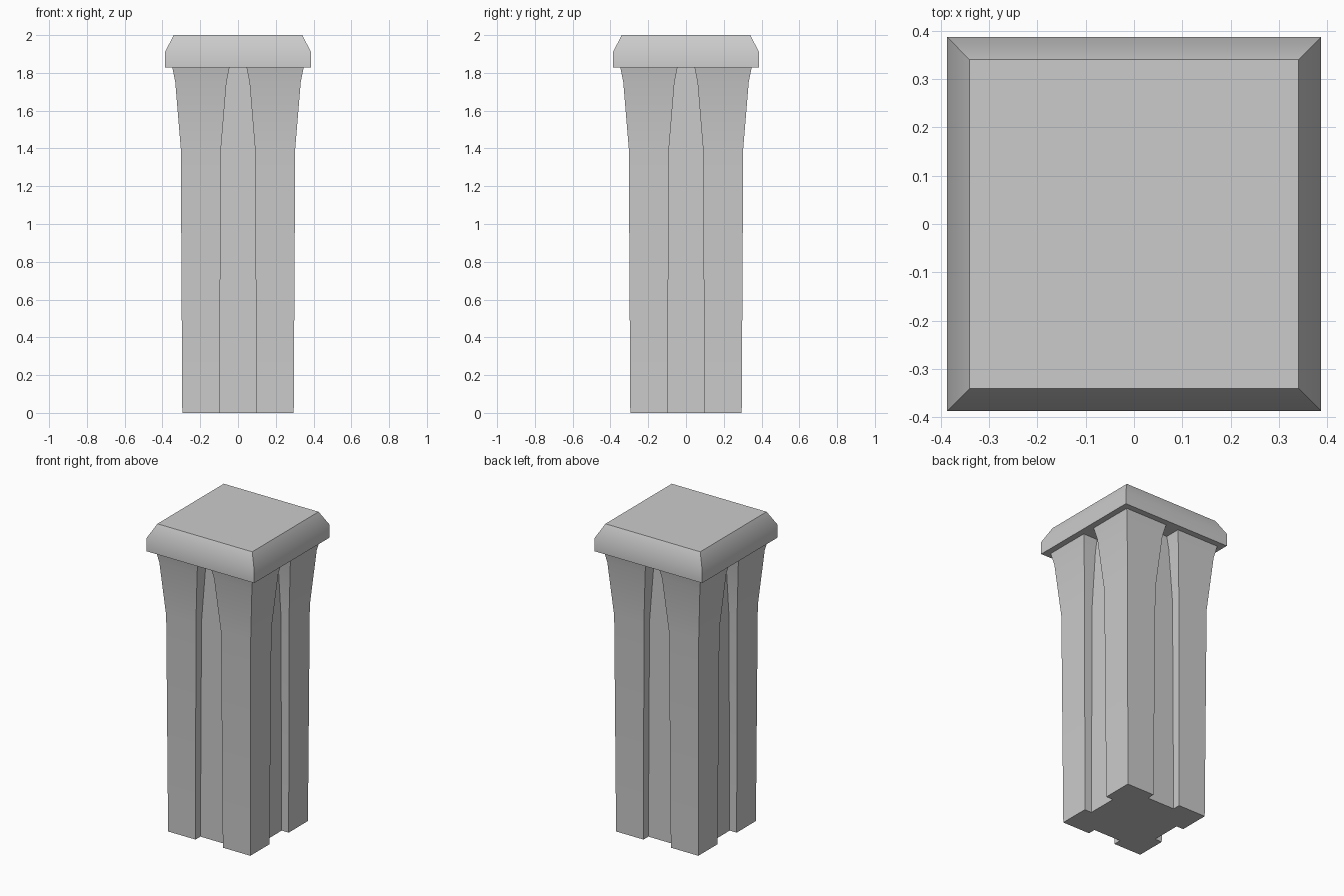
import bpy
import bmesh
from math import radians

if "Cube" in bpy.data.objects:
    bpy.data.objects.remove(bpy.data.objects["Cube"], do_unlink=True)

STONE = (0.6, 0.6, 0.6, 1.0)
stone = bpy.data.materials.new("grey stone")
stone.use_nodes = True
stone.diffuse_color = STONE
stone.node_tree.nodes["Principled BSDF"].inputs["Base Color"].default_value = STONE


def square_ring(side):
    """Repeat the points of one side around the four quarter turns."""
    ring = []
    pts = side
    for _ in range(4):
        ring += pts
        pts = [(-y, x) for x, y in pts]
    return ring


def loft(name, sections):
    """Skin a stack of (z, outline) sections and close both ends."""
    bm = bmesh.new()
    rings = [[bm.verts.new((x, y, z)) for x, y in outline] for z, outline in sections]
    for low, high in zip(rings, rings[1:]):
        for i in range(len(low)):
            j = (i + 1) % len(low)
            bm.faces.new((low[i], low[j], high[j], high[i]))
    bm.faces.new(rings[0][::-1])
    bm.faces.new(rings[-1])
    mesh = bpy.data.meshes.new(name)
    bm.to_mesh(mesh)
    bm.free()
    mesh.materials.append(stone)
    obj = bpy.data.objects.new(name, mesh)
    bpy.context.collection.objects.link(obj)
    bpy.ops.object.select_all(action='DESELECT')
    obj.select_set(True)
    bpy.context.view_layer.objects.active = obj
    bpy.ops.object.shade_smooth_by_angle(angle=radians(35))
    return obj


# Shaft: four corner posts that flare at the top, with a groove in each side
FLOOR = 0.245
shaft_levels = [  # height, half width, half groove width
    (0.0, 0.295, 0.098),
    (1.4, 0.303, 0.09),
    (1.75, 0.332, 0.061),
    (1.83, 0.348, 0.045),
]
loft("column_shaft", [
    (z, square_ring([(-w, -w), (-g, -w), (-g, -FLOOR), (g, -FLOOR), (g, -w)]))
    for z, w, g in shaft_levels])

# Cap: square slab with a sloped upper edge
cap_levels = [(1.828, 0.387), (1.91, 0.387), (2.0, 0.34)]
loft("column_cap", [(z, square_ring([(-w, -w)])) for z, w in cap_levels])
